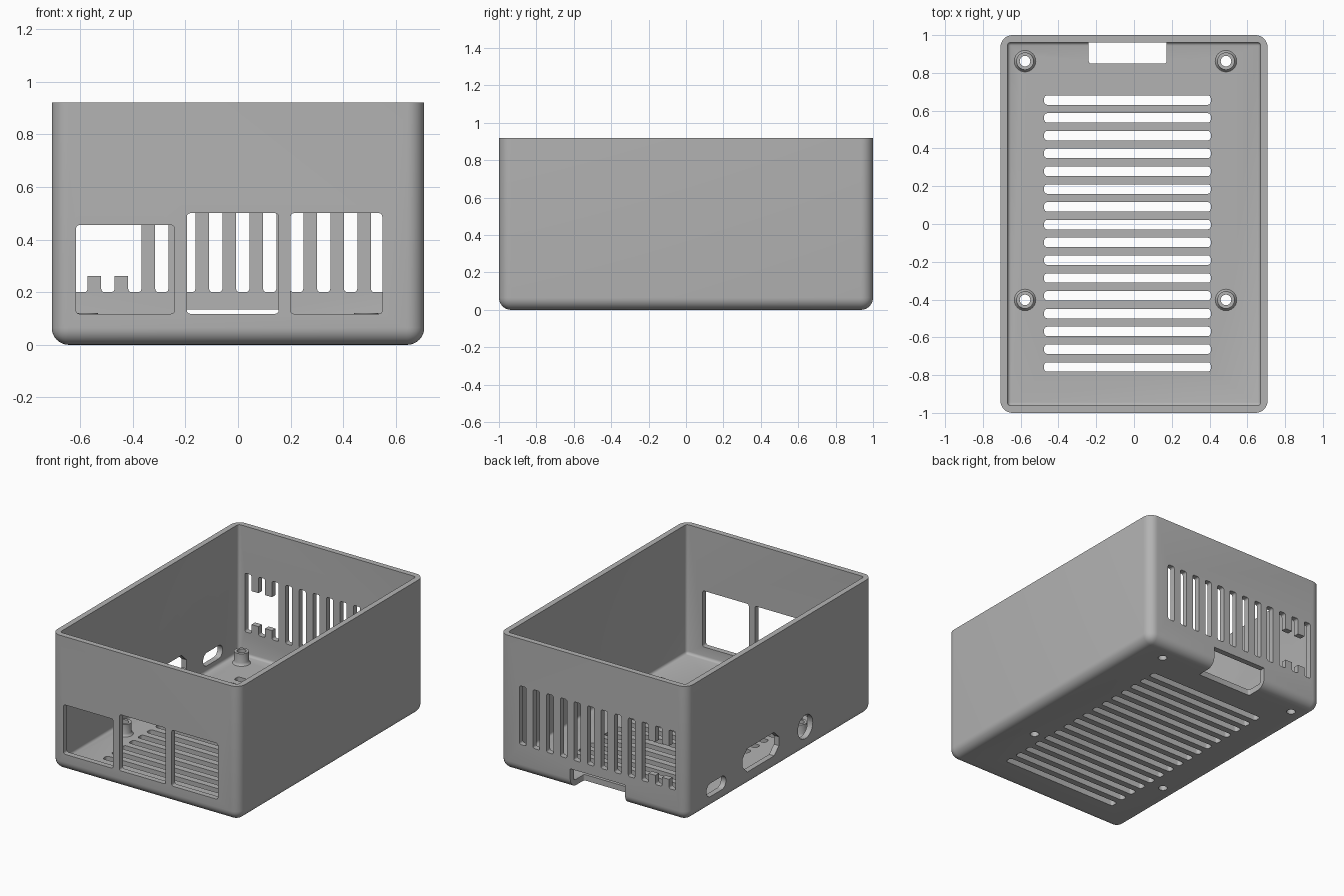
import bpy
import bmesh
from mathutils import Matrix, Vector

if "Cube" in bpy.data.objects:
    bpy.data.objects.remove(bpy.data.objects["Cube"], do_unlink=True)

grey = bpy.data.materials.new("matte grey")
grey.use_nodes = True
grey.diffuse_color = (0.45, 0.45, 0.45, 1)
grey.node_tree.nodes["Principled BSDF"].inputs["Base Color"].default_value = (0.45, 0.45, 0.45, 1)

WIDTH, DEPTH, HEIGHT = 1.415, 2.0, 0.92
WALL, FLOOR = 0.038, 0.04
HX, HY = WIDTH / 2, DEPTH / 2
POSTS = [(x, y) for x in (-0.577, 0.487) for y in (-0.402, 0.862)]


def block(bm, x, y, z, radius=0.0, axis=None, segments=4):
    """Box between (min, max) ranges; rounds edges along axis, or all but the top rim."""
    lo, hi = Vector((x[0], y[0], z[0])), Vector((x[1], y[1], z[1]))
    matrix = Matrix.Translation((lo + hi) / 2) @ Matrix.Diagonal((hi - lo).to_4d())
    verts = bmesh.ops.create_cube(bm, size=1, matrix=matrix)["verts"]
    if not radius:
        return
    edges = []
    for e in {e for v in verts for e in v.link_edges}:
        a, b = (v.co for v in e.verts)
        if axis is None:
            keep = min(a.z, b.z) < hi.z - 1e-4
        else:
            keep = abs((a - b).normalized()[axis]) > 0.9
        if keep:
            edges.append(e)
    bmesh.ops.bevel(bm, geom=edges, offset=radius, segments=segments,
                    profile=0.5, affect="EDGES", clamp_overlap=True)


def make(name, bm):
    bmesh.ops.recalc_face_normals(bm, faces=bm.faces)
    mesh = bpy.data.meshes.new(name)
    bm.to_mesh(mesh)
    bm.free()
    obj = bpy.data.objects.new(name, mesh)
    bpy.context.collection.objects.link(obj)
    mesh.materials.append(grey)
    return obj


def activate(obj):
    bpy.ops.object.select_all(action="DESELECT")
    obj.select_set(True)
    bpy.context.view_layer.objects.active = obj


def carve(target, bm):
    cutter = make("cutter", bm)
    cutter.hide_render = True
    mod = target.modifiers.new("cut", "BOOLEAN")
    mod.operation, mod.solver, mod.object = "DIFFERENCE", "EXACT", cutter
    activate(target)
    bpy.ops.object.modifier_apply(modifier=mod.name)
    bpy.data.objects.remove(cutter, do_unlink=True)


# Case: rounded tub, hollowed from the top
bm = bmesh.new()
block(bm, (-HX, HX), (-HY, HY), (0, HEIGHT), 0.065, segments=8)
case = make("case", bm)
bm = bmesh.new()
block(bm, (WALL - HX, HX - WALL), (WALL - HY, HY - WALL), (FLOOR, HEIGHT + 0.2), 0.018, segments=4)
carve(case, bm)

# Front port windows
bm = bmesh.new()
front = (-HY - 0.1, -HY + 0.1)
for x0, x1, top in ((-0.615, -0.242, 0.455), (-0.194, 0.154, 0.5), (0.2, 0.548, 0.5)):
    block(bm, (x0, x1), front, (0.118, top), 0.012, axis=1)

# Floor vents
for i in range(16):
    y = 0.656 - i * 0.0942
    block(bm, (-0.476, 0.407), (y - 0.025, y + 0.025), (-0.1, 0.1), 0.017, axis=2)

# Side ports: pill slot, chamfered connector, round jack
side = (-HX - 0.1, -HX + 0.1)
block(bm, side, (0.58, 0.79), (0.085, 0.175), 0.044, axis=0, segments=8)
block(bm, side, (0.01, 0.4), (0.1, 0.26), 0.05, axis=0, segments=1)
block(bm, side, (-0.355, -0.195), (0.09, 0.25), 0.079, axis=0, segments=8)

# Screw holes through the floor
for x, y in POSTS:
    bmesh.ops.create_cone(bm, cap_ends=True, segments=24, radius1=0.028, radius2=0.028,
                          depth=0.3, matrix=Matrix.Translation((x, y, 0)))

# Back vents
back = (HY - 0.1, HY + 0.1)
for i in range(12):
    x = -0.622 + i * 0.1025
    block(bm, (x, x + 0.05), back, (0.2, 0.6), 0.012, axis=1)
carve(case, bm)

# Opening that joins three back vents, leaving short teeth
bm = bmesh.new()
block(bm, (-0.621, -0.368), back, (0.262, 0.49))
carve(case, bm)

# Card notch through the floor and back wall
bm = bmesh.new()
block(bm, (-0.24, 0.173), (0.85, HY + 0.1), (-0.1, 0.135), 0.012, axis=2)
carve(case, bm)

# Mounting posts: lathed sleeves with a flared foot
objects = [case]
profile = [(0.028, 0.0), (0.028, 0.12), (0.046, 0.12), (0.046, 0.058), (0.05, 0.047), (0.058, 0.039)]
for n, (px, py) in enumerate(POSTS):
    bm = bmesh.new()
    verts = [bm.verts.new((px + r, py, max(z, FLOOR - 0.001))) for r, z in profile]
    edges = [bm.edges.new(pair) for pair in zip(verts, verts[1:])]
    bmesh.ops.spin(bm, geom=verts + edges, cent=(px, py, 0), axis=(0, 0, 1),
                   angle=6.283185, steps=24, use_merge=True)
    bmesh.ops.remove_doubles(bm, verts=bm.verts, dist=0.0005)
    objects.append(make(f"mounting_post_{n + 1}", bm))

for obj in objects:
    activate(obj)
    bpy.ops.object.shade_smooth_by_angle(angle=0.6)
